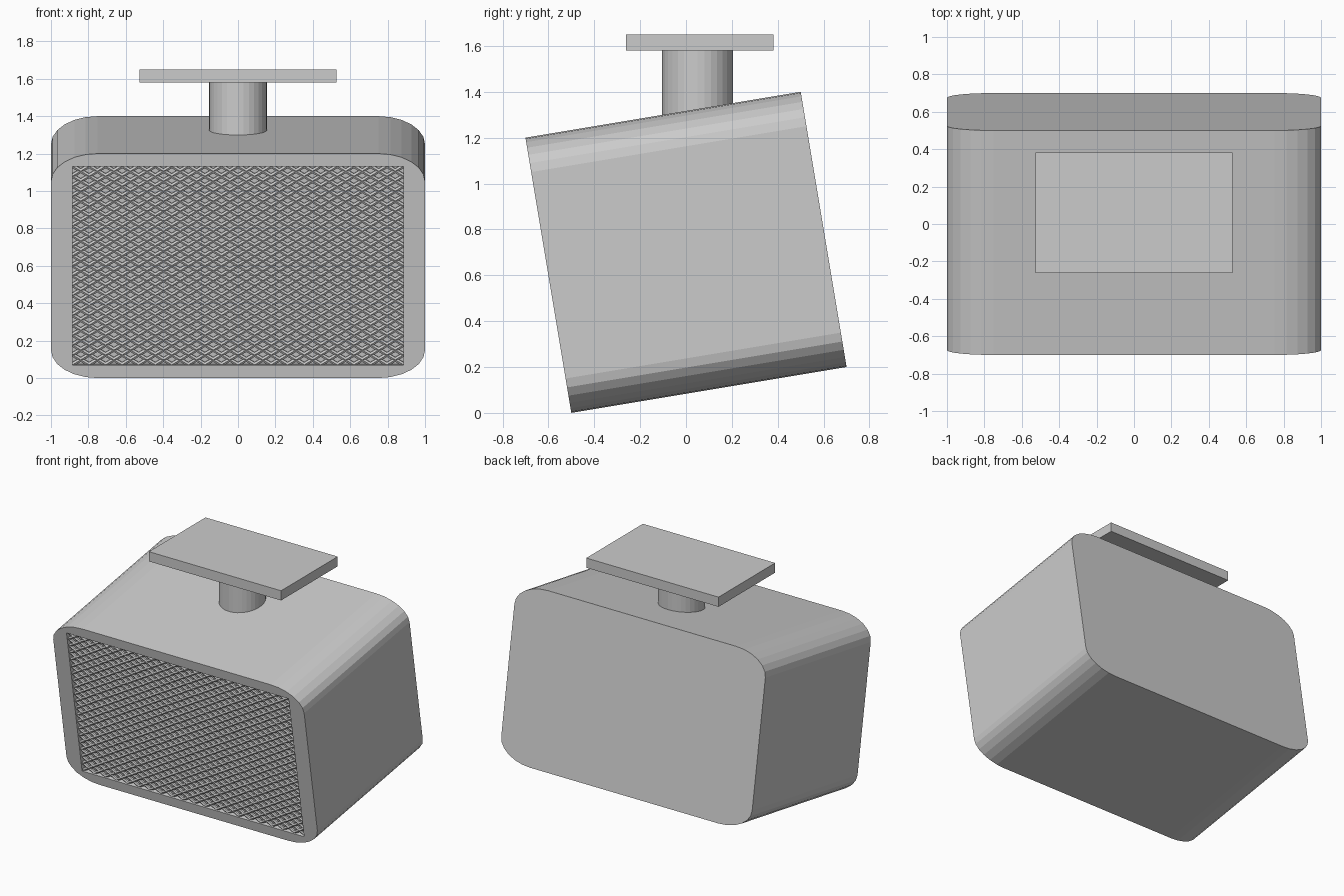
import bpy, bmesh
from math import sin, cos, pi, atan2, hypot

if "Cube" in bpy.data.objects:
    bpy.data.objects.remove(bpy.data.objects["Cube"])

TILT = atan2(0.2, 1.2)          # body leans forward
H = hypot(0.2, 1.2) / 2         # half height and half depth of the body
INSET = 0.885                   # grille opening as a share of the front
RECESS = 0.04
SEG = 6


def place(ob):
    ob.location = (0, 0, 0.7)
    ob.rotation_euler = (TILT, 0, 0)
    bpy.context.collection.objects.link(ob)


# Rounded body with a rectangular recess in the front
bm = bmesh.new()
corners = [(1, 1), (-1, 1), (-1, -1), (1, -1)]
rx, rz = 0.25, 0.25 * H
front, back = [], []
for k, (sx, sz) in enumerate(corners):
    for i in range(SEG + 1):
        a = (k + i / SEG) * pi / 2
        x, z = sx * (1 - rx) + rx * cos(a), sz * (H - rz) + rz * sin(a)
        front.append(bm.verts.new((x, -H, z)))
        back.append(bm.verts.new((x, H, z)))
rim = [bm.verts.new((sx * INSET, -H, sz * H * INSET)) for sx, sz in corners]
floor = [bm.verts.new((v.co.x, -H + RECESS, v.co.z)) for v in rim]
n = len(front)
for i in range(n):
    j = (i + 1) % n
    bm.faces.new((front[i], front[j], back[j], back[i]))
    k = i // (SEG + 1)
    if i % (SEG + 1) < SEG:
        bm.faces.new((rim[k], front[i], front[j]))
    else:
        bm.faces.new((rim[k], front[i], front[j], rim[(k + 1) % 4]))
for k in range(4):
    bm.faces.new((rim[k], rim[(k + 1) % 4], floor[(k + 1) % 4], floor[k]))
bm.faces.new(back)
bm.faces.new(floor)
bmesh.ops.recalc_face_normals(bm, faces=bm.faces)
mesh = bpy.data.meshes.new("body")
bm.to_mesh(mesh)
bm.free()
place(bpy.data.objects.new("body", mesh))

# Diamond lattice of crossing bars inside the recess
N = 20
curve = bpy.data.curves.new("grille", "CURVE")
curve.dimensions = "3D"
curve.bevel_depth = 0.012
curve.bevel_resolution = 1
for k in range(1, 2 * N):
    lo, hi = max(0, k - N), min(k, N)
    for side in (1, -1):
        bar = curve.splines.new("POLY")
        bar.points.add(1)
        for p, (u, v) in zip(bar.points, ((lo, hi), (hi, lo))):
            p.co = (side * (2 * u / N - 1) * INSET, -H + 0.022,
                    (2 * v / N - 1) * H * INSET, 1)
for s in curve.splines:
    s.use_smooth = False
place(bpy.data.objects.new("grille", curve))

# Upright post and ceiling plate
bpy.ops.mesh.primitive_cylinder_add(vertices=32, radius=0.154, depth=0.38,
                                    location=(0, 0.05, 1.40))
bpy.context.object.name = "mount_post"
bpy.ops.mesh.primitive_cube_add(size=1, location=(0, 0.06, 1.615))
plate = bpy.context.object
plate.name = "mount_plate"
plate.scale = (1.054, 0.645, 0.07)
